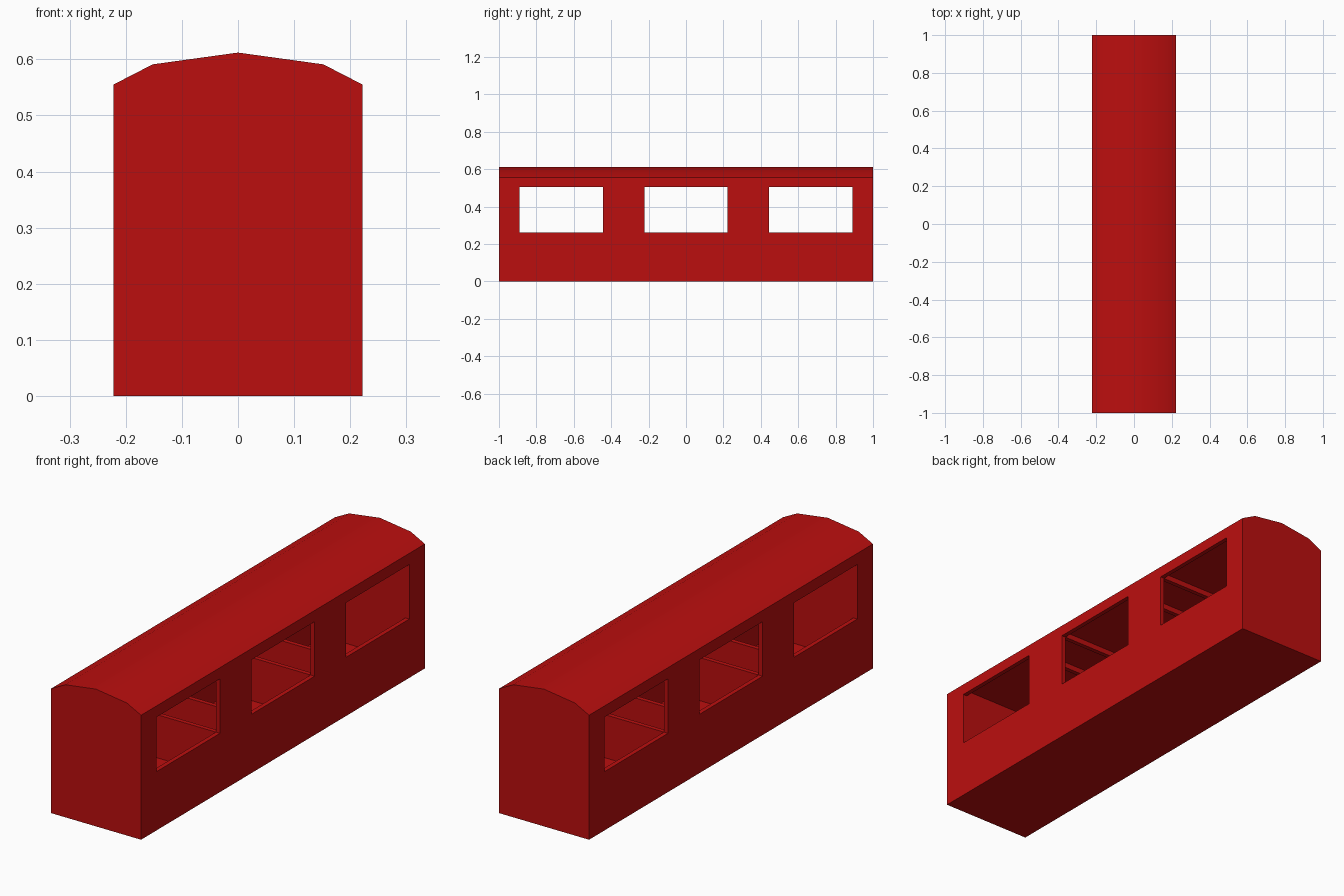
import bpy
import bmesh
from mathutils import Matrix, Vector

if "Cube" in bpy.data.objects:
    bpy.data.objects.remove(bpy.data.objects["Cube"], do_unlink=True)

# Main sizes
HALF_LEN, HALF_W, EAVES = 1.0, 0.222, 0.555
INNER_W = 0.202
SILL, HEAD = 0.262, 0.505
FLOOR, CEILING = 0.07, 0.53
WINDOW_CENTRES = (-0.667, 0, 0.667)
WINDOW_HALF = 0.223

red = bpy.data.materials.new("body red")
red.use_nodes = True
red.diffuse_color = (0.5, 0.0045, 0.0045, 1)
red.node_tree.nodes["Principled BSDF"].inputs["Base Color"].default_value = red.diffuse_color


def make_object(name, bm):
    bmesh.ops.recalc_face_normals(bm, faces=bm.faces)
    mesh = bpy.data.meshes.new(name)
    bm.to_mesh(mesh)
    bm.free()
    mesh.materials.append(red)
    obj = bpy.data.objects.new(name, mesh)
    bpy.context.collection.objects.link(obj)
    return obj


def box(name, half_x, y0, y1, z0, z1):
    bm = bmesh.new()
    size = Matrix.Diagonal((2 * half_x, y1 - y0, z1 - z0, 1))
    place = Matrix.Translation((0, (y0 + y1) / 2, (z0 + z1) / 2))
    bmesh.ops.create_cube(bm, size=1, matrix=place @ size)
    return make_object(name, bm)


def cut(target, cutter):
    cutter.hide_render = True
    mod = target.modifiers.new("cut", 'BOOLEAN')
    mod.operation = 'DIFFERENCE'
    mod.solver = 'EXACT'
    mod.object = cutter
    bpy.context.view_layer.objects.active = target
    bpy.ops.object.modifier_apply(modifier=mod.name)
    bpy.data.objects.remove(cutter, do_unlink=True)


# Carriage body: cross-section with a shallow arched roof, swept along y
right_half = [(HALF_W, 0), (HALF_W, EAVES), (0.152, 0.591)]
section = right_half + [(0, 0.612)] + [(-x, z) for x, z in reversed(right_half)]
bm = bmesh.new()
end = bm.faces.new([bm.verts.new((x, -HALF_LEN, z)) for x, z in section])
swept = bmesh.ops.extrude_face_region(bm, geom=[end], use_keep_orig=True)
bmesh.ops.translate(bm, vec=Vector((0, 2 * HALF_LEN, 0)),
                    verts=[g for g in swept["geom"] if isinstance(g, bmesh.types.BMVert)])
body = make_object("carriage_body", bm)

# Hollow bays behind each window
for c in WINDOW_CENTRES:
    cut(body, box("bay_cutter", INNER_W, c - WINDOW_HALF, c + WINDOW_HALF, FLOOR, CEILING))

# Narrow bays between thin bulkheads
for side in (-1, 1):
    y0, y1 = sorted((side * 0.243, side * 0.424))
    cut(body, box("gap_cutter", INNER_W, y0, y1, FLOOR, CEILING))

# Openings through the bulkheads at window height
cut(body, box("aisle_cutter", INNER_W, -0.8, 0.8, SILL, HEAD))

# Windows through both sides
for c in WINDOW_CENTRES:
    cut(body, box("window_cutter", 0.4, c - WINDOW_HALF, c + WINDOW_HALF, SILL, HEAD))

# Smooth the arched roof, keep corners sharp
bpy.ops.object.select_all(action='DESELECT')
body.select_set(True)
bpy.context.view_layer.objects.active = body
bpy.ops.object.shade_smooth_by_angle()
